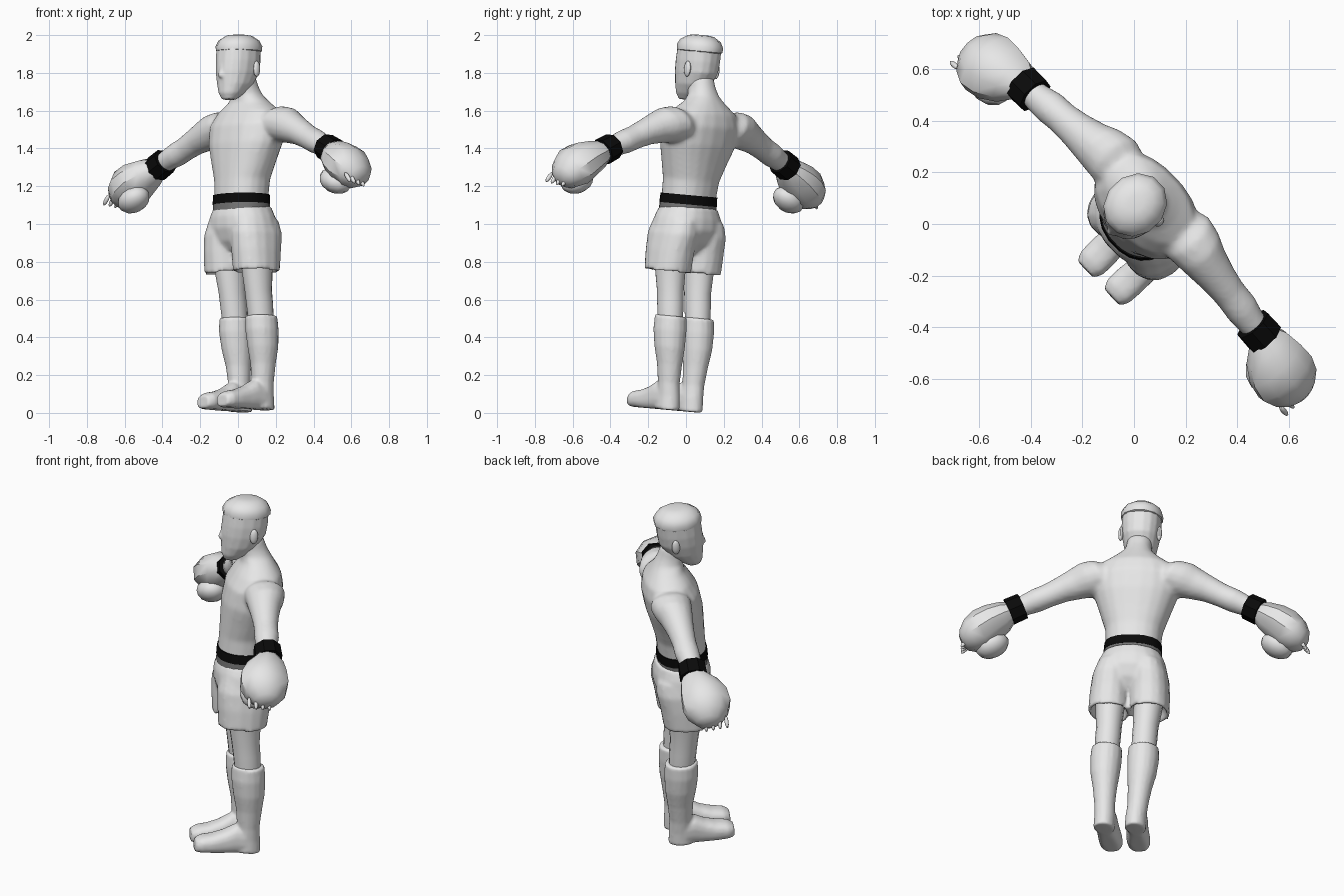
import bpy, bmesh, math
from mathutils import Matrix, Vector

def material(name, v):
    m = bpy.data.materials.new(name)
    m.diffuse_color = (v, v, v, 1)
    return m

PALE = material("pale grey", 0.8)
TRIM = material("mid grey", 0.18)
BLACK = material("black", 0.003)

# Whole figure is turned to the side and leans slightly
PLACE = (Matrix.Rotation(math.radians(-5.15), 4, 'X')
         @ Matrix.Translation((0.018, -0.088, 0))
         @ Matrix.Rotation(math.radians(-46.5), 4, 'Z'))

X, Y, Z = Vector((1, 0, 0)), Vector((0, 1, 0)), Vector((0, 0, 1))
ARM_UP = Vector((math.sin(0.46), 0, math.cos(0.46)))   # across the sloping arm


def finish(name, bm, mat, mirror=False, angle=40):
    if mirror:
        dup = bmesh.ops.duplicate(bm, geom=bm.verts[:] + bm.edges[:] + bm.faces[:])
        for v in dup["geom"]:
            if isinstance(v, bmesh.types.BMVert):
                v.co.x = -v.co.x
    bmesh.ops.recalc_face_normals(bm, faces=bm.faces[:])
    me = bpy.data.meshes.new(name)
    bm.to_mesh(me)
    bm.free()
    me.transform(PLACE)
    me.materials.append(mat)
    ob = bpy.data.objects.new(name, me)
    bpy.context.collection.objects.link(ob)
    bpy.ops.object.select_all(action='DESELECT')
    ob.select_set(True)
    bpy.context.view_layer.objects.active = ob
    if angle:
        bpy.ops.object.shade_smooth_by_angle(angle=math.radians(angle))
    return ob


def loft(name, mat, a_dir, b_dir, rings, n=16, power=1.0, mirror=False, angle=40, floor=None):
    """Skin closed rings (x, y, z, half width, half depth)."""
    bm = bmesh.new()
    loops = []
    for x, y, z, a, b in rings:
        loop = []
        for i in range(n):
            t = 2 * math.pi * (i + 0.5) / n
            c, s = math.cos(t), math.sin(t)
            c = math.copysign(abs(c) ** power, c)
            s = math.copysign(abs(s) ** power, s)
            p = Vector((x, y, z)) + a_dir * (a * c) + b_dir * (b * s)
            if floor is not None:
                p.z = max(p.z, floor)
            loop.append(bm.verts.new(p))
        loops.append(loop)
    for l0, l1 in zip(loops, loops[1:]):
        for i in range(n):
            j = (i + 1) % n
            bm.faces.new((l0[i], l0[j], l1[j], l1[i]))
    bm.faces.new(loops[0])
    bm.faces.new(loops[-1])
    return finish(name, bm, mat, mirror, angle)


def blob(name, mat, spots, size, tilt=0.0, mirror=True):
    """Ellipsoids of one size at several spots."""
    bm = bmesh.new()
    for p in spots:
        mtx = (Matrix.Translation(p) @ Matrix.Rotation(tilt, 4, 'Y')
               @ Matrix.Diagonal((*size, 1)))
        bmesh.ops.create_uvsphere(bm, u_segments=12, v_segments=8, radius=1, matrix=mtx)
    return finish(name, bm, mat, mirror)


def fuse(name, parts, voxel=0.012, soften=4):
    """Melt overlapping parts into one smooth skin."""
    bpy.ops.object.select_all(action='DESELECT')
    for ob in parts:
        ob.select_set(True)
    bpy.context.view_layer.objects.active = parts[0]
    bpy.ops.object.join()
    ob = parts[0]
    ob.name = name
    m = ob.modifiers.new("melt", 'REMESH')
    m.mode, m.voxel_size, m.use_smooth_shade = 'VOXEL', voxel, True
    m = ob.modifiers.new("soften", 'SMOOTH')
    m.factor, m.iterations = 0.5, soften


# Torso with neck and arms
torso = loft("torso", PALE, X, Y, [
    (0, 0, 1.04, .145, .125), (0, 0, 1.14, .149, .130), (0, .005, 1.23, .156, .132),
    (0, .016, 1.32, .188, .142), (0, .030, 1.42, .225, .154), (0, .045, 1.52, .235, .152),
    (0, .058, 1.59, .200, .125), (0, .058, 1.64, .128, .092), (0, .045, 1.68, .082, .080),
    (0, .025, 1.72, .070, .077), (0, .0, 1.78, .067, .077)], n=20, power=0.9)
arms = loft("arms", PALE, Y, ARM_UP, [
    (.13, .065, 1.53, .09, .07), (.20, .070, 1.522, .112, .100), (.27, .065, 1.508, .102, .100),
    (.33, .055, 1.488, .086, .086), (.40, .048, 1.462, .073, .072), (.47, .042, 1.43, .065, .065),
    (.54, .037, 1.40, .067, .065), (.60, .030, 1.375, .058, .057), (.68, .028, 1.34, .049, .048)],
    mirror=True)
fuse("upper_body", [torso, arms], soften=6)

# Head, hair, nose and ears
head = loft("head", PALE, X, Y, [
    (0, -.090, 1.652, .036, .036), (0, -.074, 1.685, .062, .068), (0, -.046, 1.735, .086, .099),
    (0, -.029, 1.80, .101, .121), (0, -.024, 1.86, .107, .123), (0, -.020, 1.93, .107, .121),
    (0, -.020, 1.97, .08, .09)], power=0.9)
nose = loft("nose", PALE, X, Y, [
    (0, -.142, 1.765, .018, .014), (0, -.144, 1.778, .02, .022), (0, -.140, 1.81, .013, .014),
    (0, -.134, 1.86, .010, .01)], n=8)
fuse("head", [head, nose], voxel=.008, soften=2)
loft("hair", PALE, X, Y, [
    (0, -.018, 1.908, .104, .118), (0, -.018, 1.914, .114, .129), (0, -.018, 1.94, .116, .131),
    (0, -.018, 1.970, .102, .113), (0, -.016, 1.994, .066, .075), (0, -.016, 2.0, .03, .035)],
    n=12, angle=45)
blob("ears", PALE, [(.105, .012, 1.815)], (.014, .022, .042))

# Wrist bands
loft("wrist_bands", BLACK, Y, ARM_UP, [
    (.612, .028, 1.372, .06, .056), (.612, .028, 1.372, .076, .071),
    (.685, .028, 1.336, .078, .073), (.685, .028, 1.336, .06, .056)], n=8, mirror=True, angle=0)

# Gloves with thumbs and finger ends
loft("gloves", PALE, Y, ARM_UP, [
    (.665, .022, 1.345, .055, .052), (.715, .005, 1.318, .102, .080), (.78, -.010, 1.285, .128, .100),
    (.84, -.014, 1.245, .134, .110), (.89, -.012, 1.212, .112, .092), (.925, -.012, 1.187, .072, .060),
    (.94, -.012, 1.180, .035, .03)], n=10, mirror=True, angle=35)
blob("thumbs", PALE, [(.775, -.05, 1.172)], (.094, .082, .064), tilt=0.46)
blob("finger_ends", PALE, [(.928 - .004 * i, -.105 + .037 * i, 1.178 - .005 * i) for i in range(4)],
     (.034, .011, .012), tilt=0.9)

# Waist belt and trim
loft("waist_trim", TRIM, X, Y, [
    (0, 0, 1.062, .158, .136), (0, 0, 1.108, .157, .135)], n=20, power=0.9)
loft("belt", BLACK, X, Y, [
    (0, 0, 1.100, .158, .137), (0, 0, 1.150, .156, .135)], n=20, power=0.9)

# Shorts
seat = loft("shorts_seat", PALE, X, Y, [
    (0, .018, 1.088, .150, .130), (0, .008, 1.072, .163, .143), (0, .008, 1.03, .184, .155),
    (0, .010, .97, .200, .156), (0, .008, .90, .190, .130), (0, .005, .85, .160, .090)],
    n=20, power=0.9)
legs_cloth = loft("shorts_legs", PALE, X, Y, [
    (.105, .005, .79, .080, .090), (.108, .005, .738, .100, .118), (.110, .005, .735, .110, .130),
    (.107, .006, .85, .110, .142), (.102, .012, .94, .106, .152), (.092, .015, 1.01, .092, .140),
    (.08, .01, 1.05, .06, .10)], mirror=True, power=0.9)
fuse("shorts", [seat, legs_cloth], soften=3)

# Legs
loft("legs", PALE, X, Y, [
    (.105, .010, .86, .085, .095), (.103, .018, .74, .077, .086), (.100, .028, .64, .069, .076),
    (.100, .038, .57, .069, .074), (.100, .050, .47, .065, .07)], mirror=True)

# Boots
shafts = loft("boot_shafts", PALE, X, Y, [
    (.100, .050, .505, .083, .088), (.101, .054, .43, .086, .092),
    (.100, .062, .34, .079, .085), (.095, .068, .25, .065, .070), (.090, .070, .15, .056, .061),
    (.085, .070, .08, .057, .068), (.085, .070, .008, .058, .074)], mirror=True)
feet = loft("boot_feet", PALE, X, Z, [
    (.085, .110, .045, .042, .040), (.085, .060, .075, .058, .074), (.083, .000, .080, .058, .080),
    (.079, -.060, .062, .060, .064), (.076, -.120, .052, .064, .053), (.075, -.180, .048, .062, .046),
    (.075, -.213, .042, .045, .034)], power=0.8, mirror=True, floor=.007)
fuse("boots", [shafts, feet], voxel=.01, soften=2)
